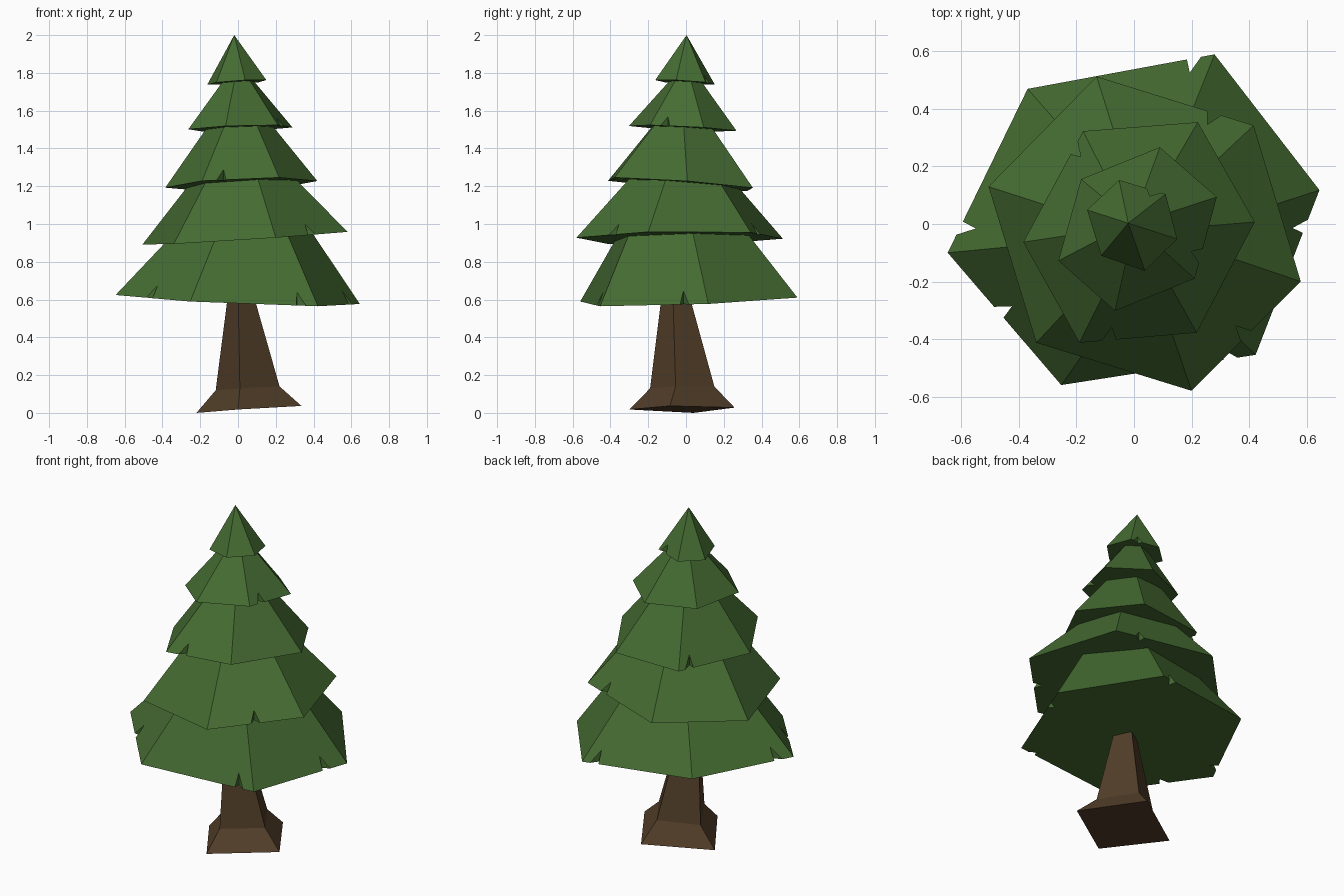
import bpy, bmesh
from math import cos, sin, radians
from mathutils import Vector

if "Cube" in bpy.data.objects:
    bpy.data.objects.remove(bpy.data.objects["Cube"])


def material(name, rgb):
    m = bpy.data.materials.new(name)
    m.diffuse_color = (*rgb, 1)
    m.use_nodes = True
    m.node_tree.nodes["Principled BSDF"].inputs["Base Color"].default_value = m.diffuse_color
    return m


GREEN = material("needles", (0.06, 0.15, 0.032))
BROWN = material("bark", (0.085, 0.048, 0.022))


def finish(bm, name, mat):
    bmesh.ops.remove_doubles(bm, verts=bm.verts, dist=0.0005)
    bmesh.ops.recalc_face_normals(bm, faces=bm.faces)
    mesh = bpy.data.meshes.new(name)
    bm.to_mesh(mesh)
    bm.free()
    mesh.materials.append(mat)
    bpy.context.collection.objects.link(bpy.data.objects.new(name, mesh))


def tier(name, rim, plane, top, notches):
    """Six-sided skirt: uneven tilted rim, regular top ring, small V cuts in the rim."""
    z0, a, b = plane
    cx, cy, z, r, phase = top

    def on_plane(x, y):
        return Vector((x, y, z0 + a * x + b * y))

    bm = bmesh.new()
    low = [on_plane(x, y) for x, y in rim]
    high = [Vector((cx + r * cos(radians(phase + 60 * i)),
                    cy + r * sin(radians(phase + 60 * i)), z)) for i in range(6)]
    low_v = [bm.verts.new(p) for p in low]
    high_v = [bm.verts.new(p) for p in high]
    base = []
    for i in range(6):
        j = (i + 1) % 6
        side, under = [low_v[i]], [low_v[i]]
        if i in notches:
            t = notches[i]
            w = 0.025 / (low[j] - low[i]).length
            tip = low[i].lerp(low[j], t).lerp(high[i].lerp(high[j], t), 0.17)
            p1, p2 = (bm.verts.new(low[i].lerp(low[j], t + s)) for s in (-w, w))
            n, q = bm.verts.new(tip), bm.verts.new(on_plane(tip.x, tip.y))
            bm.faces.new((p1, q, n))
            bm.faces.new((q, p2, n))
            side += [p1, n, p2]
            under += [p1, q, p2]
        bm.faces.new(side + [low_v[j], high_v[j], high_v[i]])
        base += under
    bm.faces.new(base[::-1])
    bm.faces.new(high_v)
    finish(bm, name, GREEN)


# Foliage tiers, bottom to top: rim points run counter-clockwise
tier("foliage_tier_1",
     [(.645, .118), (.28, .59), (-.37, .47), (-.648, -.10), (-.253, -.56), (.423, -.455)],
     (.60, -.043, .038), (.035, -.02, 1.0, .33, 8),
     {1: .11, 2: .85, 3: .45, 4: .87, 5: .78})
tier("foliage_tier_2",
     [(.2, -.58), (.58, -.2), (.416, .343), (-.13, .513), (-.506, .13), (-.34, -.413)],
     (.923, .066, .015), (.03, -.03, 1.28, .242, -75),
     {0: .5, 2: .25})
tier("foliage_tier_3",
     [(.42, .007), (.222, .354), (-.177, .323), (-.385, -.063), (-.19, -.413), (.218, -.378)],
     (1.207, .05, -.075), (.01, -.02, 1.56, .14, 2),
     {2: .15, 4: .25})
tier("foliage_tier_4",
     [(.288, .094), (.09, .267), (-.184, .156), (-.263, -.128), (-.066, -.302), (.211, -.19)],
     (1.505, .04, -.055), (0, 0, 1.80, .05, 18),
     {5: .28})
tier("foliage_tip",
     [(.15, -.052), (.11, .104), (-.052, .153), (-.163, .049), (-.114, -.11), (.038, -.163)],
     (1.75, .06, -.06), (-.02, .003, 2.0, 0, 0),
     {1: .25})

# Trunk: four-sided, flared foot, tapering up into the foliage
rings = [
    [(-.22, .04, 0), (0, -.30, .018), (.336, -.085, .037), (.12, .257, .028)],
    [(-.118, .03, .12), (.01, -.19, .13), (.22, -.055, .14), (.09, .15, .14)],
    [(-.05, -.045, .65), (0, -.125, .65), (.075, -.07, .65), (.03, .01, .65)],
]
bm = bmesh.new()
loops = [[bm.verts.new(p) for p in ring] for ring in rings]
for lo, hi in zip(loops, loops[1:]):
    for i in range(4):
        j = (i + 1) % 4
        bm.faces.new((lo[i], lo[j], hi[j], hi[i]))
bm.faces.new(loops[0][::-1])
bm.faces.new(loops[-1])
finish(bm, "trunk", BROWN)
